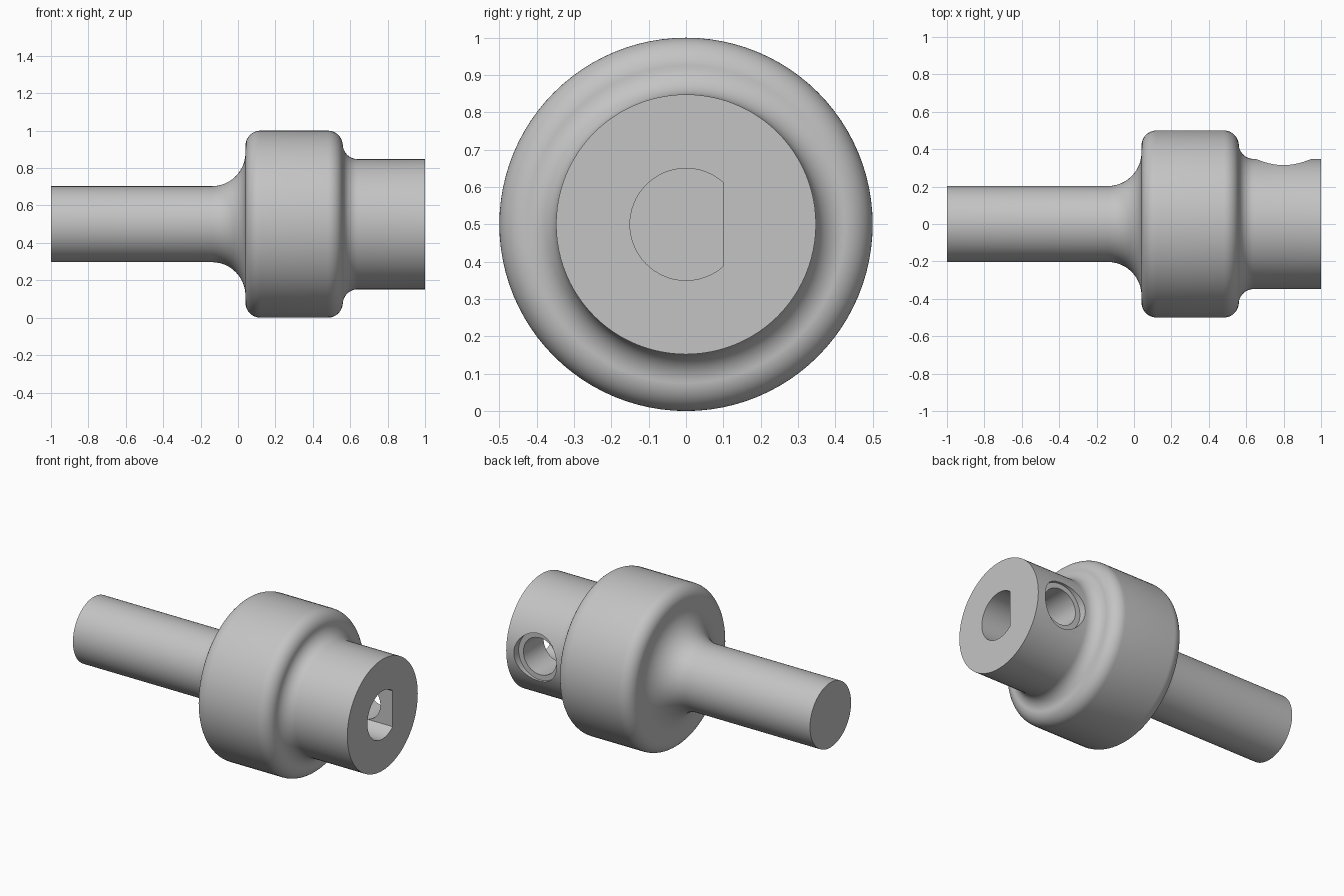
import bpy, bmesh, math
from mathutils import Matrix

cube = bpy.data.objects.get("Cube")
if cube:
    bpy.data.objects.remove(cube, do_unlink=True)

AXIS_Z = 0.5

steel = bpy.data.materials.new("plain_grey")
steel.use_nodes = True
colour = (0.55, 0.55, 0.55, 1)
steel.diffuse_color = colour
steel.node_tree.nodes["Principled BSDF"].inputs["Base Color"].default_value = colour


def arc(cx, cr, radius, start, end, steps=12):
    """Points of an arc in (axial, radial) space, angles in degrees."""
    angles = [math.radians(start + (end - start) * i / steps) for i in range(steps + 1)]
    return [(cx + radius * math.cos(a), cr + radius * math.sin(a)) for a in angles]


def make_object(name, bm):
    bmesh.ops.recalc_face_normals(bm, faces=bm.faces)
    mesh = bpy.data.meshes.new(name)
    bm.to_mesh(mesh)
    bm.free()
    mesh.materials.append(steel)
    obj = bpy.data.objects.new(name, mesh)
    bpy.context.collection.objects.link(obj)
    obj.location.z = AXIS_Z
    return obj


def revolve(name, profile, sides):
    """Closed solid turned about the x axis, with single-face end caps."""
    bm = bmesh.new()
    rings = []
    for x, r in profile:
        turn = [2 * math.pi * i / sides for i in range(sides)]
        rings.append([bm.verts.new((x, r * math.cos(a), r * math.sin(a))) for a in turn])
    for a, b in zip(rings, rings[1:]):
        for i in range(sides):
            j = (i + 1) % sides
            bm.faces.new((a[i], a[j], b[j], b[i]))
    bm.faces.new(rings[0])
    bm.faces.new(rings[-1])
    return make_object(name, bm)


# Turned body: thin shaft, fillet, rounded collar, fillet, socket hub
profile = [(-1, 0.203)]
profile += arc(-0.14, 0.383, 0.18, -90, 0)
profile += arc(0.12, 0.42, 0.08, 180, 90)
profile += arc(0.48, 0.42, 0.08, 90, 0)
profile += arc(0.64, 0.428, 0.08, 180, 270)
profile += [(1, 0.348)]
body = revolve("shaft_coupling", profile, 96)

# D-shaped bore in the hub end, flat towards the back
bm = bmesh.new()
flat_angle = math.degrees(math.acos(0.1 / 0.15))
outline = arc(0, 0, 0.15, flat_angle, 360 - flat_angle, 48)
face = bm.faces.new([bm.verts.new((0.5, y, z)) for y, z in outline])
ext = bmesh.ops.extrude_face_region(bm, geom=[face])
bmesh.ops.translate(bm, vec=(0.7, 0, 0),
                    verts=[v for v in ext["geom"] if isinstance(v, bmesh.types.BMVert)])
bore = make_object("bore_cutter", bm)

# Stepped screw hole from the back of the hub into the bore
screw = revolve("screw_hole_cutter",
                [(0, 0.115), (0.3, 0.115), (0.3, 0.148), (0.6, 0.148)], 48)
screw.data.transform(Matrix.Rotation(math.pi / 2, 4, "Z"))
screw.location.x = 0.8

bpy.context.view_layer.objects.active = body
body.select_set(True)
for cutter in (bore, screw):
    cutter.hide_render = True
    cut = body.modifiers.new(cutter.name, "BOOLEAN")
    cut.operation = "DIFFERENCE"
    cut.solver = "EXACT"
    cut.object = cutter
    bpy.ops.object.modifier_apply(modifier=cut.name)
    bpy.data.objects.remove(cutter, do_unlink=True)

bpy.ops.object.shade_smooth_by_angle(angle=math.radians(30))
